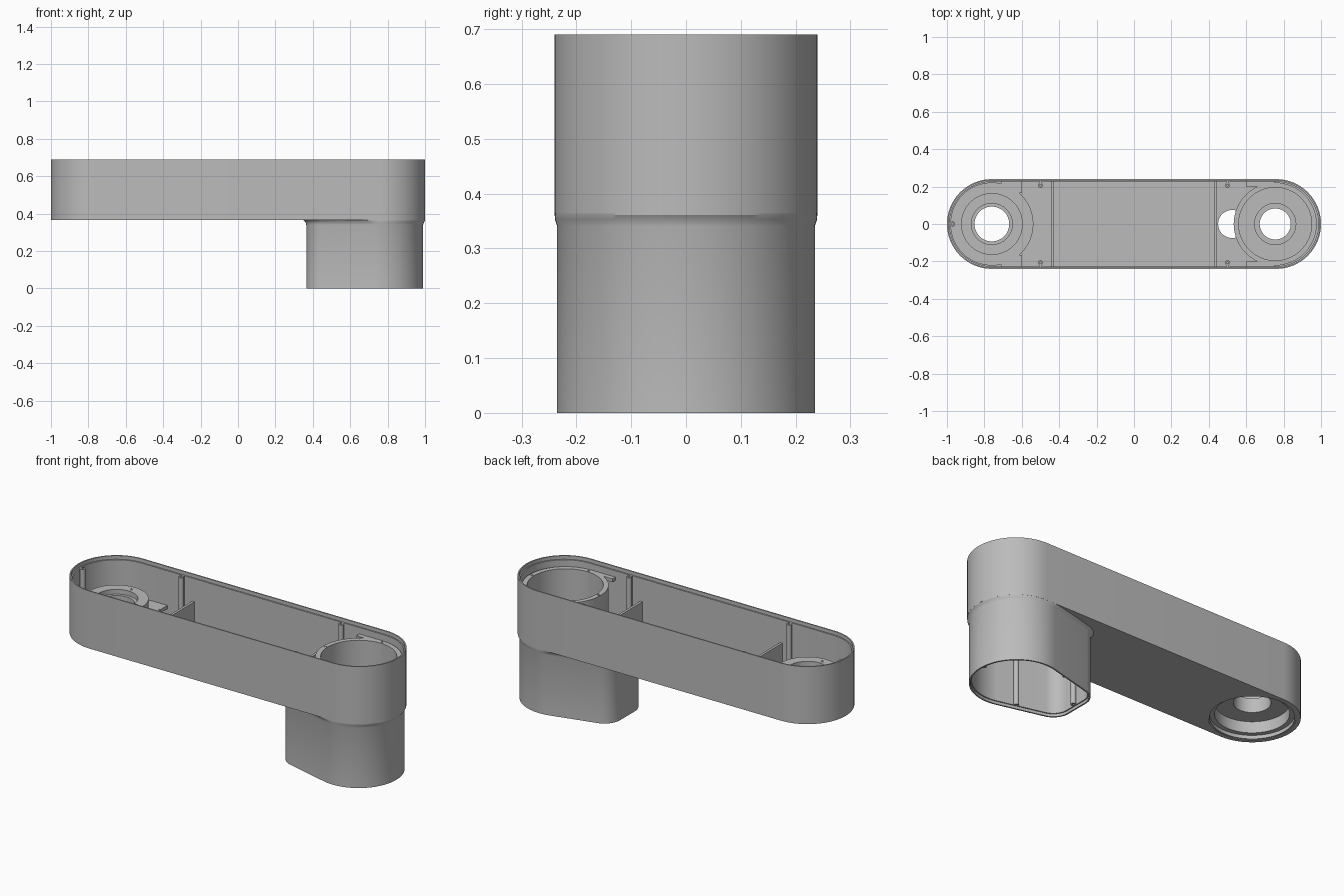
import bpy
import bmesh
import math
from mathutils import Vector

if "Cube" in bpy.data.objects:
    bpy.data.objects.remove(bpy.data.objects["Cube"])

grey = bpy.data.materials.new("housing_grey")
grey.use_nodes = True
grey.diffuse_color = (0.5, 0.5, 0.5, 1)
grey.node_tree.nodes["Principled BSDF"].inputs["Base Color"].default_value = (0.5, 0.5, 0.5, 1)

END = 0.76          # centre of the rounded ends
BASE, RIM = 0.365, 0.69
FLOOR = 0.38


def finish(name, bm):
    bmesh.ops.remove_doubles(bm, verts=bm.verts, dist=0.00001)
    bmesh.ops.recalc_face_normals(bm, faces=bm.faces)
    mesh = bpy.data.meshes.new(name)
    bm.to_mesh(mesh)
    bm.free()
    mesh.materials.append(grey)
    obj = bpy.data.objects.new(name, mesh)
    bpy.context.collection.objects.link(obj)
    return obj


def smooth(obj):
    bpy.ops.object.select_all(action='DESELECT')
    obj.select_set(True)
    bpy.context.view_layer.objects.active = obj
    bpy.ops.object.shade_smooth_by_angle(angle=math.radians(30))
    return obj


def loft(name, rings, closed=False):
    """Skin a list of point rings; cap the ends or join them in a loop."""
    bm = bmesh.new()
    loops = [[bm.verts.new(p) for p in ring] for ring in rings]
    n = len(loops[0])
    pairs = list(zip(loops, loops[1:]))
    if closed:
        pairs.append((loops[-1], loops[0]))
    for a, b in pairs:
        for i in range(n):
            j = (i + 1) % n
            bm.faces.new((a[i], a[j], b[j], b[i]))
    if not closed:
        bm.faces.new(loops[0])
        bm.faces.new(loops[-1])
    return finish(name, bm)


def circle(x, y, r, z, n=64):
    return [(x + r * math.cos(2 * math.pi * i / n), y + r * math.sin(2 * math.pi * i / n), z)
            for i in range(n)]


def lathe(name, x, y, profile, n=64):
    return smooth(loft(name, [circle(x, y, r, z, n) for r, z in profile], closed=True))


def stadium(r, z, n=32):
    pts = []
    for side in (1, -1):
        for i in range(n + 1):
            a = math.pi * (i / n - 0.5)
            pts.append((side * (END + r * math.cos(a)), side * r * math.sin(a), z))
    return pts


def box(name, x0, x1, y0, y1, z0, z1):
    return loft(name, [[(x0, y0, z), (x1, y0, z), (x1, y1, z), (x0, y1, z)] for z in (z0, z1)])


def screw_post(name, x, y, z0, z1, r=0.014):
    return lathe(name, x, y, [(r, z0), (r, z1), (r * 0.4, z1), (r * 0.4, z0)], 16)


# Long tray with a stepped rim
tray = loft("arm_tray", [stadium(r, z) for r, z in
                         [(0.24, BASE), (0.24, RIM), (0.233, RIM), (0.233, 0.67),
                          (0.226, 0.67), (0.226, FLOOR)]])

# Openings in the tray floor: two bearing seats and a cable slot
for x, r in ((-END, 0.217), (0.755, 0.212), (0.525, 0.075)):
    cutter = loft("floor_cutter", [circle(x, 0, r, z) for z in (0.3, 0.45)])
    cutter.hide_render = True
    mod = tray.modifiers.new("opening", 'BOOLEAN')
    mod.operation, mod.solver, mod.object = 'DIFFERENCE', 'EXACT', cutter
    bpy.context.view_layer.objects.active = tray
    bpy.ops.object.modifier_apply(modifier=mod.name)
    bpy.data.objects.remove(cutter)
smooth(tray)

# Stepped bearing boss at the far end
lathe("far_bearing_boss", -END, 0,
      [(0.222, 0.367), (0.222, 0.475), (0.165, 0.475), (0.165, 0.557), (0.11, 0.557),
       (0.11, 0.53), (0.093, 0.53), (0.093, 0.45), (0.185, 0.45), (0.185, 0.387),
       (0.21, 0.387), (0.21, 0.367)])

# Deep motor cup above the column
lathe("motor_cup", 0.755, 0,
      [(0.222, 0.362), (0.222, 0.635), (0.195, 0.635), (0.195, 0.4), (0.11, 0.4),
       (0.11, 0.385), (0.083, 0.385), (0.083, 0.362)])


# Column: a large round joined to a narrower end with two soft corners
def column_ring(offset, z):
    corners = [(0.755, 0, 0.235), (0.465, 0.065, 0.1), (0.465, -0.065, 0.1)]
    pts = []
    for i in range(128):
        d = Vector((math.cos(2 * math.pi * i / 128), math.sin(2 * math.pi * i / 128)))
        x, y, r = max(corners, key=lambda c: c[0] * d.x + c[1] * d.y + c[2])
        r += offset
        px, py = x + r * d.x, y + r * d.y
        if offset > 0:      # keep the flare inside the tray outline
            away = Vector((max(px - END, 0), py))
            if away.length > 0.2395:
                away *= 0.2395 / away.length
                px, py = min(px, END) + away.x, away.y
        pts.append((px, py, z))
    return pts


smooth(loft("column_shell", [column_ring(o, z) for o, z in
                             [(0, 0), (0, 0.34), (0.004, 0.353), (0.01, 0.361), (0.02, 0.368),
                              (-0.014, 0.368), (-0.014, 0.015), (-0.008, 0.015), (-0.008, 0)]],
            closed=True))

# Screw posts down the inside of the column
for x, y in ((0.967, 0), (0.39, 0), (0.6, 0.187), (0.6, -0.187)):
    screw_post("column_post", x, y, 0.015, 0.37)

# Tray details mirrored across the length
for side in (1, -1):
    for x in (-0.5, 0.5):
        screw_post("lid_post", x, side * 0.207, FLOOR, 0.67)
        box("lid_post_web", x - 0.006, x + 0.006, side * 0.215, side * 0.23, FLOOR, 0.67)
    for x in (-0.38, 0.37):
        screw_post("floor_insert", x, side * 0.185, 0.378, 0.382, 0.008)
    box("cup_flange", 0.6, 0.75, side * 0.2, side * 0.228, 0.615, 0.634)
    box("boss_flange", -0.71, -0.6, side * 0.165, side * 0.228, 0.455, 0.474)
    screw_post("cup_screw", 0.755, side * 0.208, 0.63, 0.637, 0.008)
    screw_post("boss_screw", -END, side * 0.135, 0.55, 0.559, 0.008)
    screw_post("cup_side_screw", 0.755 + side * 0.208, 0, 0.63, 0.637, 0.008)

# Post at the far end and the cross ribs
screw_post("end_post", -0.97, 0, 0.47, 0.67)
box("end_post_web", -0.99, -0.978, -0.006, 0.006, 0.47, 0.67)
for x in (-0.437, 0.437):
    box("cross_rib", x - 0.007, x + 0.007, -0.228, 0.228, FLOOR - 0.002, 0.54)
